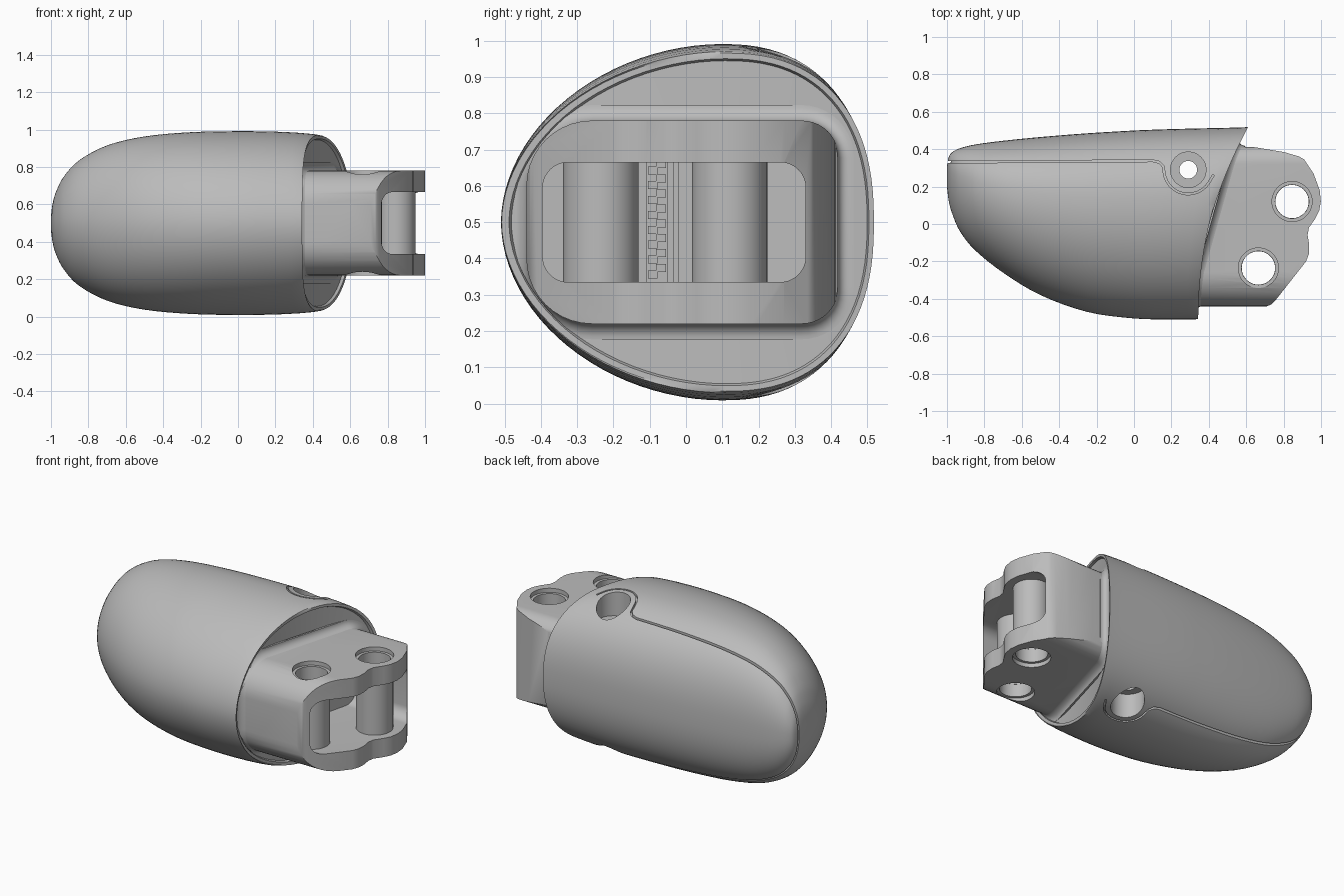
import bpy, bmesh
from math import sin, cos, pi, radians, copysign
from mathutils import Vector

if "Cube" in bpy.data.objects:
    bpy.data.objects.remove(bpy.data.objects["Cube"], do_unlink=True)

grey = bpy.data.materials.new("plain grey")
grey.use_nodes = True
grey.diffuse_color = (0.5, 0.5, 0.5, 1)
grey.node_tree.nodes["Principled BSDF"].inputs["Base Color"].default_value = (0.5, 0.5, 0.5, 1)


def make(name, bm):
    bmesh.ops.recalc_face_normals(bm, faces=bm.faces)
    mesh = bpy.data.meshes.new(name)
    bm.to_mesh(mesh)
    bm.free()
    mesh.materials.append(grey)
    obj = bpy.data.objects.new(name, mesh)
    bpy.context.collection.objects.link(obj)
    return obj


def skin(name, rings):
    """Closed solid through a list of equal-length rings."""
    bm = bmesh.new()
    rows = [[bm.verts.new(p) for p in ring] for ring in rings]
    n = len(rows[0])
    for a, b in zip(rows, rows[1:]):
        for i in range(n):
            j = (i + 1) % n
            bm.faces.new((a[i], a[j], b[j], b[i]))
    bm.faces.new(rows[0])
    bm.faces.new(rows[-1])
    return make(name, bm)


def prism(name, pts, z0, z1):
    return skin(name, [[(x, y, z) for x, y in pts] for z in (z0, z1)])


def x_prism(name, pts, x0, x1):
    return skin(name, [[(x, y, z) for y, z in pts] for x in (x0, x1)])


def rod(name, x, y, r, z0, z1, n=48):
    pts = [(x + r * cos(2 * pi * i / n), y + r * sin(2 * pi * i / n)) for i in range(n)]
    return prism(name, pts, z0, z1)


def boolean(obj, tool, op="DIFFERENCE"):
    tool.hide_render = True
    mod = obj.modifiers.new("cut", "BOOLEAN")
    mod.operation, mod.object, mod.solver = op, tool, "EXACT"
    bpy.context.view_layer.objects.active = obj
    bpy.ops.object.modifier_apply(modifier=mod.name)
    bpy.data.objects.remove(tool, do_unlink=True)


def spline(pts, steps):
    """Points of a smooth curve through vectors of any size."""
    p = [pts[0]] + pts + [pts[-1]]
    out = []
    for a, b, c, d in zip(p, p[1:], p[2:], p[3:]):
        for s in range(steps):
            t = s / steps
            out.append([w1 + 0.5 * t * (w2 - w0 + t * (2 * w0 - 5 * w1 + 4 * w2 - w3
                        + t * (3 * (w1 - w2) + w3 - w0)))
                        for w0, w1, w2, w3 in zip(a, b, c, d)])
    return out + [list(pts[-1])]


def end_x(y):
    """Curved end face of the body."""
    return 0.335 + 0.26 * max(y + 0.51, 0) ** 2


# Body stations: x, lowest y, highest y, half height, blend to the end face
STATIONS = [(-1.0, 0.2, 0.31, 0.04, 0), (-0.99, 0.12, 0.36, 0.11, 0),
            (-0.97, 0.05, 0.385, 0.175, 0), (-0.93, -0.04, 0.405, 0.25, 0),
            (-0.85, -0.14, 0.425, 0.335, 0), (-0.7, -0.26, 0.445, 0.415, 0),
            (-0.5, -0.38, 0.465, 0.463, 0), (-0.25, -0.47, 0.485, 0.486, 0),
            (0, -0.505, 0.5, 0.491, 0), (0.17, -0.51, 0.51, 0.487, 0.3),
            (0.45, -0.508, 0.518, 0.466, 1)]


def section(st, inset=0, back=0, n=96):
    """Egg-shaped ring, pointed at low y and fuller at high y."""
    x, lo, hi, h, f = st
    lo, hi, h, f = lo + inset, hi - inset, h - inset, min(max(f, 0), 1)
    mid = lo + 0.6 * (hi - lo)
    ring = []
    for i in range(n):
        a = 2 * pi * i / n
        power = 0.84 if cos(a) > 0 else 1.04
        c, s = (copysign(abs(v) ** power, v) for v in (cos(a), sin(a)))
        y = mid + c * (hi - mid if c > 0 else mid - lo)
        ring.append(((1 - f) * (x + inset) + f * (end_x(y) - back), y, 0.5 + h * s))
    return ring


def shrink(ring, k, back):
    out = []
    for x, y, z in ring:
        y, z = 0.1 + (y - 0.1) * k, 0.5 + (z - 0.5) * k
        out.append((end_x(y) - back, y, z))
    return out


def body_solid(name, inset, back, rim):
    rings = [section(s, inset, back) for s in spline(STATIONS, 4)]
    last = rings[-1]
    if rim:
        rings += [shrink(last, 0.967, 0), shrink(last, 0.955, 0.014)]
    rings += [shrink(last, k, max(back, 0.014)) for k in (0.7, 0.4, 0.15)]
    return skin(name, rings)


shell = body_solid("body_shell", 0, 0, True)
core = body_solid("body_core", 0.014, 0.04, False)

# Panel seam around the tail and the screw boss
BX, BY = 0.29, 0.29
path = [(-1.1, 0.33), (0.1, 0.338), (0.135, 0.33), (0.155, 0.31)]
path += [(BX + 0.13 * cos(radians(a)), BY + 0.13 * sin(radians(a))) for a in range(185, 331, 12)]
path += [(0.425, 0.262)]
left, right = [], []
for i, p in enumerate(path):
    d = Vector(path[min(i + 1, len(path) - 1)]) - Vector(path[max(i - 1, 0)])
    nrm = Vector((-d.y, d.x)).normalized() * 0.005
    left.append(tuple(Vector(p) + nrm))
    right.append(tuple(Vector(p) - nrm))
boolean(shell, prism("seam_cutter", left + right[::-1], -0.1, 1.1))

# Screw holes, counterbored from above and below
for part in (shell, core):
    boolean(part, rod("screw_cutter", BX, BY, 0.047, -0.1, 1.1))
    for z0, z1 in ((0.83, 1.1), (-0.1, 0.17)):
        boolean(part, rod("bore_cutter", BX, BY, 0.095, z0, z1))


def rounded(y0, y1, z0, z1, r0, r1, n=10):
    """Rounded rectangle in y and z, with own radii at low and high y."""
    pts = []
    corners = ((y1 - r1, z1 - r1, r1), (y0 + r0, z1 - r0, r0),
               (y0 + r0, z0 + r0, r0), (y1 - r1, z0 + r1, r1))
    for q, (y, z, r) in enumerate(corners):
        for i in range(n + 1):
            a = pi / 2 * (q + i / n)
            pts.append((y + r * cos(a), z + r * sin(a)))
    return pts


# Hinge block: side outline trimmed to a rounded section
outline = [(0.338, -0.44), (0.71, -0.44), (0.735, -0.43), (0.755, -0.41), (0.92, -0.2),
           (0.935, -0.16), (0.937, -0.11), (0.928, -0.06), (0.935, -0.02), (0.97, 0.03),
           (0.99, 0.07), (0.999, 0.12), (0.993, 0.18), (0.96, 0.27), (0.91, 0.345),
           (0.88, 0.362), (0.8, 0.385), (0.65, 0.41), (0.45, 0.42)]
block = prism("hinge_block", outline, 0.22, 0.78)
boolean(block, x_prism("block_trim", rounded(-0.44, 0.42, 0.22, 0.78, 0.18, 0.1), 0.2, 1.2),
        "INTERSECT")
boolean(block, x_prism("slot_cutter", rounded(-0.395, 0.33, 0.335, 0.665, 0.07, 0.07), 0.5, 1.2))

# Hinge pins: through holes with shallow counterbores and hollow sleeves
for name, x, y in (("rear", 0.845, 0.12), ("front", 0.665, -0.235)):
    boolean(block, rod("pin_cutter", x, y, 0.09, 0, 1))
    for z0, z1 in ((0.755, 1), (0, 0.245)):
        boolean(block, rod("recess_cutter", x, y, 0.107, z0, z1))
    sleeve = rod(name + "_sleeve", x, y, 0.104, 0.325, 0.675)
    boolean(sleeve, rod("sleeve_cutter", x, y, 0.089, 0, 1))

# Fillet collar joining the block to the end face, kept inside the rim
rings = []
for i in range(-1, 9):
    a = pi / 2 * max(i, 0) / 8
    o, dx = 0.045 * (1 - sin(a)), -0.013 + 0.05 * (1 - cos(a)) - (0.012 if i < 0 else 0)
    rings.append([(end_x(y) + dx, y, z) for y, z in
                  rounded(-0.438 - o, 0.418 + o, 0.222 - o, 0.778 + o, 0.18 + o, 0.1 + o)])
collar = skin("block_collar", rings)
rim = shrink(section(STATIONS[-1]), 0.96, 0)
boolean(collar, x_prism("collar_trim", [(y, z) for x, y, z in rim], 0, 1), "INTERSECT")


def box(bm, x0, x1, y0, y1, z0, z1):
    geo = bmesh.ops.create_cube(bm, size=1)["verts"]
    for v in geo:
        v.co = ((x0 + x1) / 2 + v.co.x * (x1 - x0), (y0 + y1) / 2 + v.co.y * (y1 - y0),
                (z0 + z1) / 2 + v.co.z * (z1 - z0))


# Toothed strip at the bottom of the slot
bm = bmesh.new()
box(bm, 0.48, 0.53, -0.11, -0.05, 0.33, 0.67)
box(bm, 0.48, 0.55, -0.035, -0.02, 0.33, 0.67)
for i in range(8):
    z = 0.345 + i * 0.041
    box(bm, 0.5, 0.56, -0.105, -0.078, z, z + 0.022)
    box(bm, 0.5, 0.56, -0.082, -0.055, z + 0.018, z + 0.04)
make("toothed_strip", bm)

# Smooth surfaces with crisp edges
for obj in bpy.context.collection.objects:
    if obj.type == "MESH" and obj.data.materials and obj.data.materials[0] == grey:
        bpy.ops.object.select_all(action="DESELECT")
        obj.select_set(True)
        bpy.context.view_layer.objects.active = obj
        bpy.ops.object.shade_smooth_by_angle(angle=radians(32))
